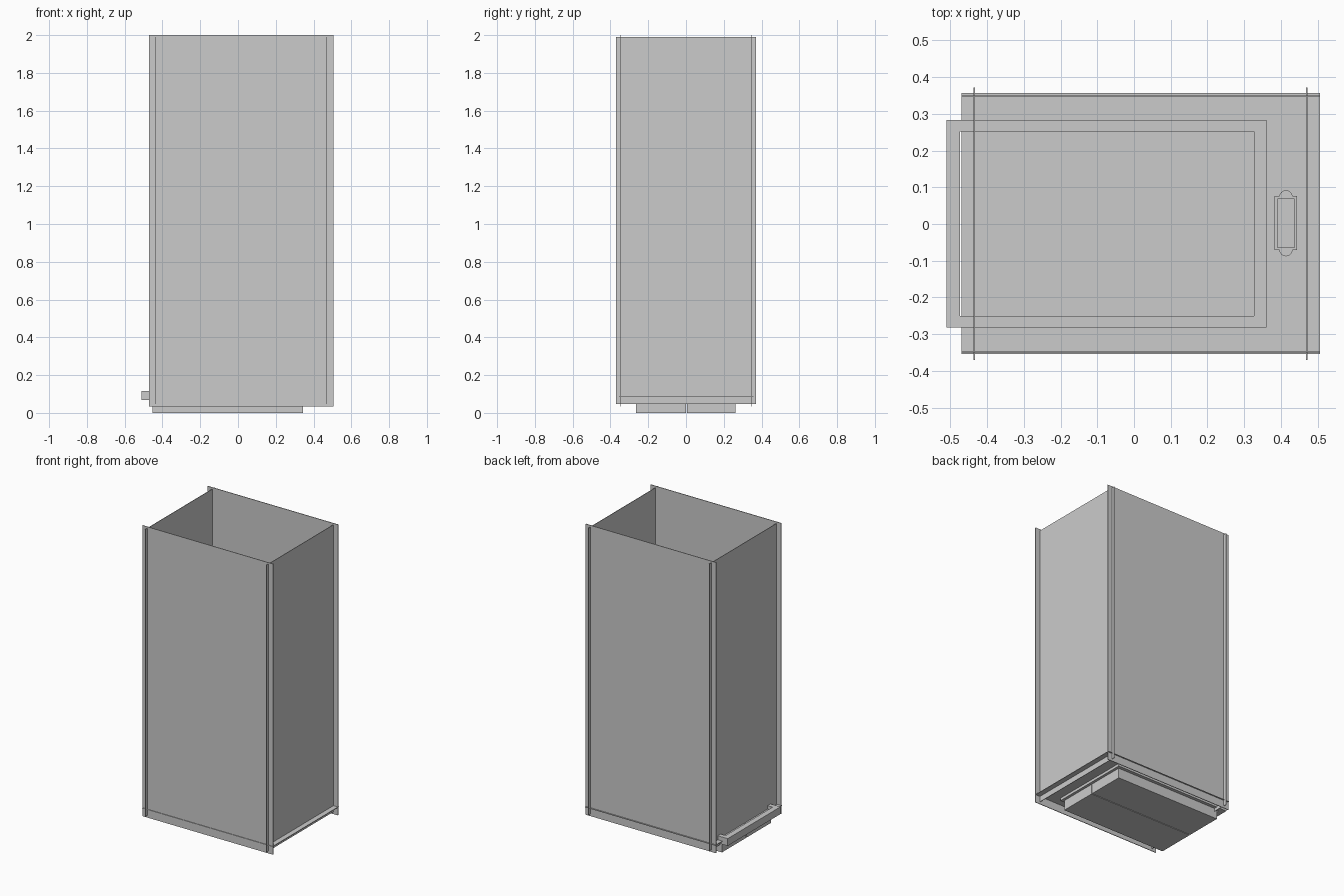
import bpy, bmesh, math

if "Cube" in bpy.data.objects:
    bpy.data.objects.remove(bpy.data.objects["Cube"])


def box(name, x0, x1, y0, y1, z0, z1):
    bm = bmesh.new()
    bmesh.ops.create_cube(bm, size=1)
    for v in bm.verts:
        v.co.x = x1 if v.co.x > 0 else x0
        v.co.y = y1 if v.co.y > 0 else y0
        v.co.z = z1 if v.co.z > 0 else z0
    return finish(name, bm)


def finish(name, bm):
    bmesh.ops.recalc_face_normals(bm, faces=bm.faces)
    me = bpy.data.meshes.new(name)
    bm.to_mesh(me)
    bm.free()
    ob = bpy.data.objects.new(name, me)
    bpy.context.collection.objects.link(ob)
    return ob


def ring(name, outer, inner, z0, z1):
    # Rectangular frame from two (x0, x1, y0, y1) rectangles
    bm = bmesh.new()
    loops = []
    for z in (z0, z1):
        for x0, x1, y0, y1 in (outer, inner):
            loops.append([bm.verts.new(p) for p in
                          ((x0, y0, z), (x1, y0, z), (x1, y1, z), (x0, y1, z))])
    lo_out, lo_in, hi_out, hi_in = loops
    for a, b in ((lo_out, lo_in), (lo_in, hi_in), (hi_in, hi_out), (hi_out, lo_out)):
        for i in range(4):
            j = (i + 1) % 4
            bm.faces.new((a[i], a[j], b[j], b[i]))
    return finish(name, bm)


# Long walls, overlapping the ends of the short walls
for side, y in (("front", -0.35), ("back", 0.3455)):
    box(side + "_wall", -0.47, 0.506, y, y + 0.0045, 0.033, 2.0)

# Short walls, slotted through the long ones
for side, x in (("left", -0.4365), ("right", 0.4685)):
    box(side + "_wall", x, x + 0.0035, -0.37, 0.371, 0.048, 1.99)

# Floor sheet, poking slightly through every wall
box("floor_sheet", -0.47, 0.506, -0.354, 0.357, 0.086, 0.09)

# Hatch frame, running out through the left wall
ring("hatch_frame", (-0.51, 0.361, -0.281, 0.283),
     (-0.473, 0.326, -0.25, 0.252), 0.068, 0.117)

# Pair of doors under the hatch
box("front_door", -0.452, 0.343, -0.264, -0.001, 0.0, 0.094)
box("back_door", -0.452, 0.343, 0.004, 0.261, 0.0, 0.094)

# Small fitting on the floor with a raised pad and rounded ears
box("fitting_base", 0.383, 0.444, -0.071, 0.076, 0.09, 0.105)
box("fitting_pad", 0.39, 0.437, -0.065, 0.07, 0.105, 0.11)
for side, y in (("front", -0.07), ("back", 0.074)):
    bm = bmesh.new()
    bmesh.ops.create_cone(bm, cap_ends=True, segments=24,
                          radius1=0.018, radius2=0.018, depth=0.012)
    ear = finish(side + "_fitting_ear", bm)
    ear.location = (0.4135, y, 0.096)
